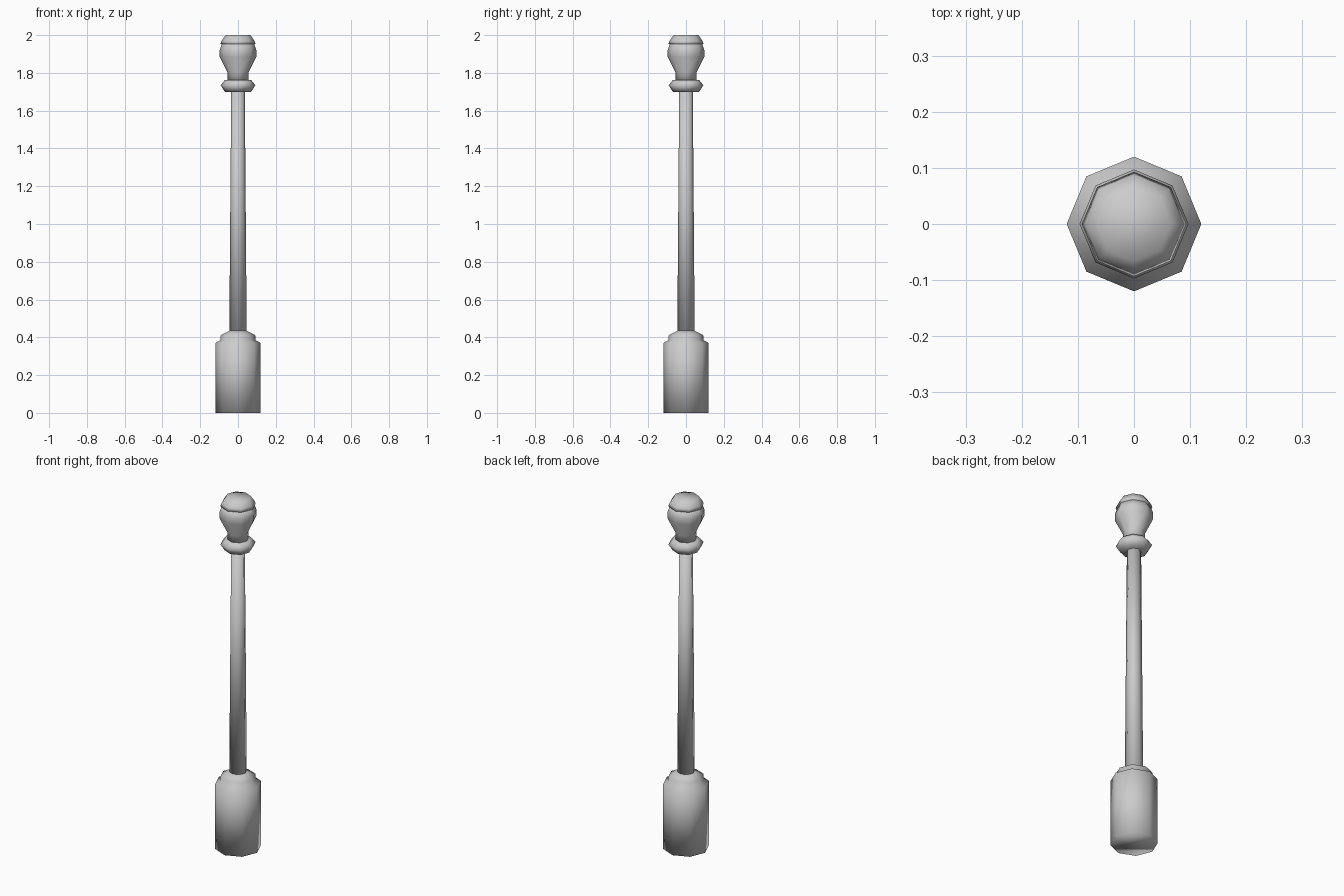
import bpy, bmesh, math

if "Cube" in bpy.data.objects:
    bpy.data.objects.remove(bpy.data.objects["Cube"])

SIDES = 8


def lathe(name, profile):
    """Eight-sided turned part from (radius, height) points, closed at both ends."""
    bm = bmesh.new()
    rings = []
    for r, z in profile:
        rings.append([bm.verts.new((r * math.cos(2 * math.pi * i / SIDES),
                                    r * math.sin(2 * math.pi * i / SIDES), z))
                      for i in range(SIDES)])
    for low, high in zip(rings, rings[1:]):
        for i in range(SIDES):
            j = (i + 1) % SIDES
            bm.faces.new((low[i], low[j], high[j], high[i]))
    bm.faces.new(rings[0][::-1])
    bm.faces.new(rings[-1])
    for f in bm.faces:
        f.smooth = True
    mesh = bpy.data.meshes.new(name)
    bm.to_mesh(mesh)
    bm.free()
    obj = bpy.data.objects.new(name, mesh)
    bpy.context.collection.objects.link(obj)
    return obj


# Wide foot with stepped shoulder
lathe("base", [(0.12, 0), (0.12, 0.37), (0.093, 0.385), (0.093, 0.41), (0.046, 0.435)])

# Long tapered pole
lathe("shaft", [(0.046, 0.43), (0.036, 1.705)])

# Ring below the finial
lathe("collar", [(0.07, 1.70), (0.092, 1.735), (0.07, 1.762)])

# Vase-shaped finial
lathe("finial", [(0.055, 1.755), (0.055, 1.80), (0.097, 1.885), (0.097, 1.92), (0.085, 1.955)])

# Flat-topped cap
lathe("cap", [(0.093, 1.953), (0.087, 1.97), (0.066, 2.0)])
